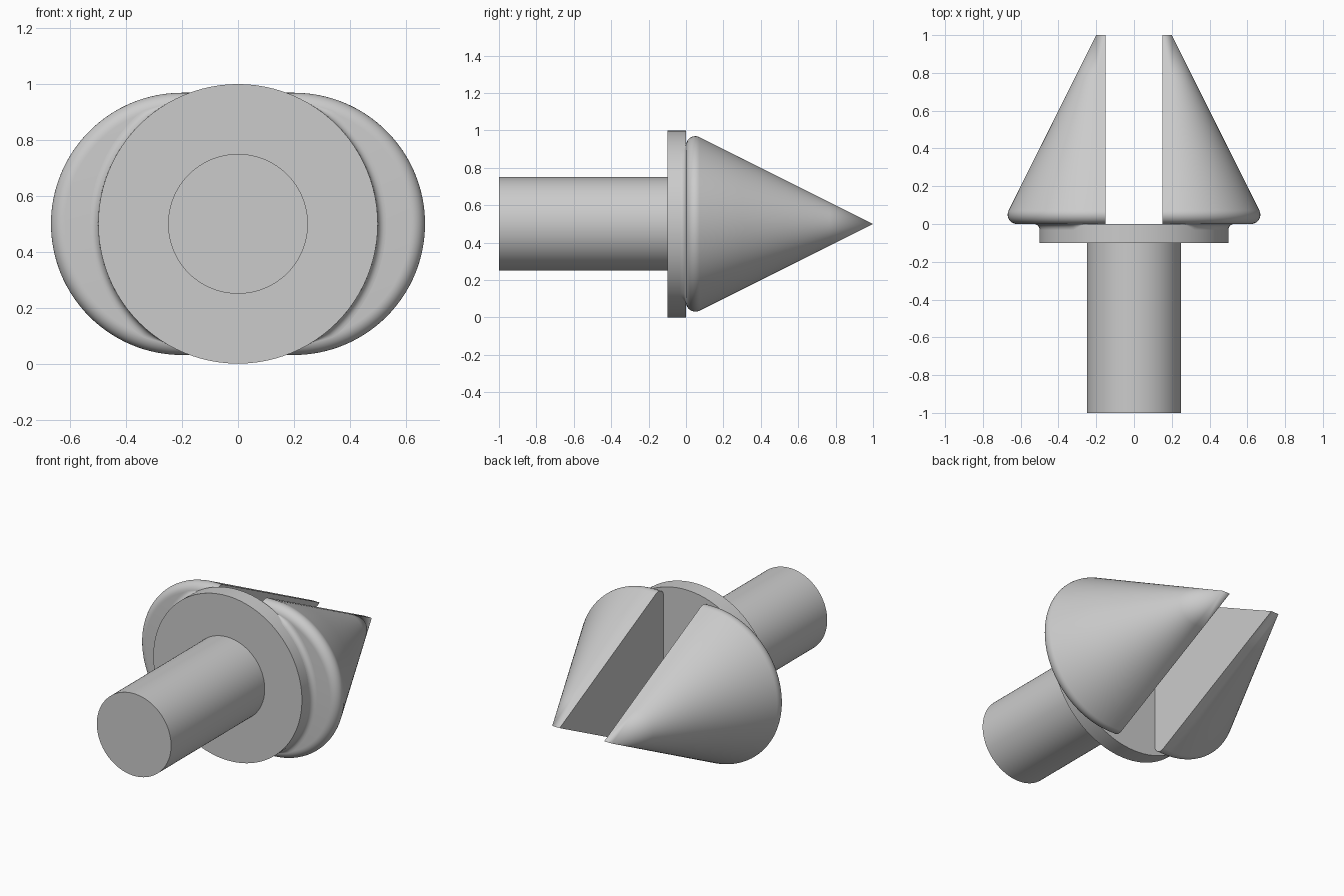
import bpy, bmesh
from math import sin, cos, pi, radians, sqrt, atan2

if "Cube" in bpy.data.objects:
    bpy.data.objects.remove(bpy.data.objects["Cube"], do_unlink=True)

AXIS_Z = 0.5          # height of the main axis
OFFSET = 0.2          # sideways offset of each jaw's own axis
SLOT = 0.15           # half width of the slot
ROUND = 0.05          # rounding of the jaw rim
FILLET = 0.03         # fillet between flange and jaws

grey = bpy.data.materials.new("plain grey")
grey.use_nodes = True
colour = (0.6, 0.6, 0.6, 1)
grey.diffuse_color = colour
grey.node_tree.nodes["Principled BSDF"].inputs["Base Color"].default_value = colour


def finish(name, bm):
    bmesh.ops.remove_doubles(bm, verts=bm.verts, dist=1e-5)
    bmesh.ops.recalc_face_normals(bm, faces=bm.faces)
    mesh = bpy.data.meshes.new(name)
    bm.to_mesh(mesh)
    bm.free()
    mesh.materials.append(grey)
    obj = bpy.data.objects.new(name, mesh)
    bpy.context.collection.objects.link(obj)
    bpy.ops.object.select_all(action='DESELECT')
    obj.select_set(True)
    bpy.context.view_layer.objects.active = obj
    bpy.ops.object.shade_smooth_by_angle(angle=radians(30))
    return obj


def skin(bm, rows):
    """Join rows of points with quads and return the vertex rows."""
    grid = [[bm.verts.new(p) for p in row] for row in rows]
    for a, b in zip(grid, grid[1:]):
        for i in range(len(a) - 1):
            bm.faces.new((a[i], a[i + 1], b[i + 1], b[i]))
    return grid


def cylinder(name, radius, y0, y1, segments=96):
    bm = bmesh.new()
    rings = []
    for y in (y0, y1):
        rings.append([bm.verts.new((radius * cos(2 * pi * i / segments), y,
                                    AXIS_Z + radius * sin(2 * pi * i / segments)))
                      for i in range(segments)])
        bm.faces.new(rings[-1])
    a, b = rings
    for i in range(segments):
        j = (i + 1) % segments
        bm.faces.new((a[i], a[j], b[j], b[i]))
    finish(name, bm)


def jaw(name, side, steps=64):
    # profile: flat base, rounded rim, straight taper to the tip
    centre = 0.5 - ROUND * (1 + sqrt(5)) / 2
    start, end = -pi / 2, atan2(0.5, 1)
    profile = [(0, 0)]
    for i in range(11):
        a = start + (end - start) * i / 10
        profile.append((centre + ROUND * cos(a), ROUND + ROUND * sin(a)))
    r, y = profile[-1]
    profile += [(r * (1 - t), y + (1 - y) * t) for t in (0.25, 0.5, 0.75, 1)]

    # half turn about the jaw axis, extended straight to the slot at both ends
    stations = [(OFFSET, -pi / 2 + pi * i / steps) for i in range(steps + 1)]
    stations = [(SLOT, -pi / 2)] + stations + [(SLOT, pi / 2)]
    bm = bmesh.new()
    grid = skin(bm, [[(side * (x + r * cos(a)), y, AXIS_Z + r * sin(a))
                      for r, y in profile] for x, a in stations])
    bm.faces.new(grid[0][1:] + grid[-1][-2:0:-1])   # flat slot wall
    finish(name, bm)


def fillet(name, side, steps=48):
    # concave ring that fades out where the jaw rim meets the flange
    rim = 0.5 - ROUND * (1 + sqrt(5)) / 2 + 0.01
    rows = []
    for i in range(steps + 1):
        a = radians(-60 + 120 * i / steps)
        reach = OFFSET * cos(a) + sqrt(rim ** 2 - (OFFSET * sin(a)) ** 2) - 0.5
        w = max(0.0005, min(FILLET, reach))
        row = []
        for k in range(7):
            t = pi / 2 * k / 6
            r = 0.5 + w * (1 - cos(t))
            row.append((side * r * cos(a), -w * (1 - sin(t)), AXIS_Z + r * sin(a)))
        rows.append(row)
    bm = bmesh.new()
    skin(bm, rows)
    obj = finish(name, bm)
    # open strip: make the visible side face the front
    if sum(p.normal.y for p in obj.data.polygons) > 0:
        obj.data.flip_normals()


cylinder("shaft", 0.25, -1, -0.09)
cylinder("flange", 0.5, -0.1, 0)
for label, side in (("left", 1), ("right", -1)):
    jaw(label + "_jaw", side)
    fillet(label + "_fillet", side)
